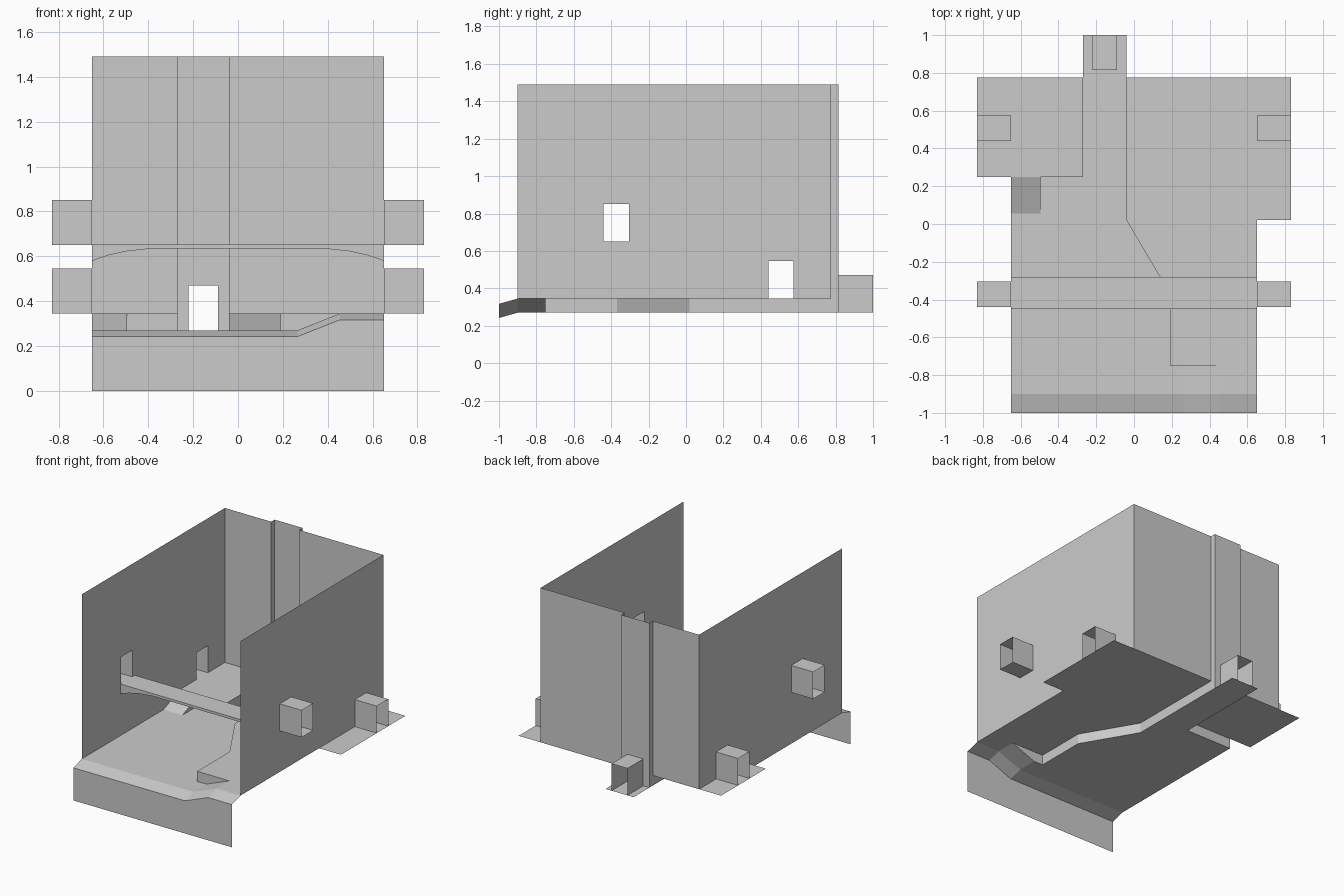
import bpy

cube = bpy.data.objects.get("Cube")
if cube:
    bpy.data.objects.remove(cube, do_unlink=True)

mat = bpy.data.materials.new("plain_grey")
mat.use_nodes = True
GREY = (0.6, 0.6, 0.6, 1)
mat.diffuse_color = GREY
mat.node_tree.nodes["Principled BSDF"].inputs["Base Color"].default_value = GREY

LOW, HIGH, TOP = 0.27, 0.345, 1.49      # floor levels and wall top
SIDE, BAY = 0.65, 0.83                  # wall and bay half widths
FRONT, BACK, RECESS = -0.9, 0.775, 0.815
SLOT_A, SLOT_B = -0.27, -0.04           # back recess sides


def sheet(name, polys):
    """One object made of flat polygons."""
    verts, faces = [], []
    for poly in polys:
        faces.append(range(len(verts), len(verts) + len(poly)))
        verts += poly
    mesh = bpy.data.meshes.new(name)
    mesh.from_pydata(verts, [], [list(f) for f in faces])
    mesh.materials.append(mat)
    mesh.update()
    obj = bpy.data.objects.new(name, mesh)
    bpy.context.collection.objects.link(obj)
    return obj


def flat(outline, z):
    return [(x, y, z) for x, y in outline]


def strip(lower, upper):
    """Quads between two matching point rows."""
    return [[lower[i], lower[i + 1], upper[i + 1], upper[i]]
            for i in range(len(lower) - 1)]


def panel(us, vs, holes, place):
    """Upright panel with rectangular holes (u0, u1, v0, v1)."""
    us = sorted(set(us + [u for h in holes for u in h[:2]]))
    vs = sorted(set(vs + [v for h in holes for v in h[2:]]))
    polys = []
    for a, b in zip(us, us[1:]):
        for c, d in zip(vs, vs[1:]):
            if not any(h[0] <= a and b <= h[1] and h[2] <= c and d <= h[3] for h in holes):
                polys.append([place(u, v) for u, v in ((a, c), (b, c), (b, d), (a, d))])
    return polys


def shaft(hole, near, far, place):
    """Open-ended duct running out from a hole."""
    a, b, c, d = hole
    ring = [(a, c), (b, c), (b, d), (a, d), (a, c)]
    return strip([place(u, v, near) for u, v in ring],
                 [place(u, v, far) for u, v in ring])


# Floors on two levels
edge = [(SLOT_B, 0.02), (0.19, -0.37), (0.19, -0.75)]
sheet("lower_floor", [flat([(-SIDE, FRONT), (0.265, FRONT), (0.265, -0.75)] + edge[::-1]
      + [(SLOT_B, 1), (SLOT_A, 1), (SLOT_A, 0.25), (-SIDE, 0.25)], LOW)])
sheet("upper_floor", [flat([(0.455, FRONT), (SIDE, FRONT), (SIDE, 0.02), (BAY, 0.02),
      (BAY, BACK), (SLOT_B, BACK)] + edge + [(0.455, -0.75)], HIGH)])
sheet("side_platform", [flat([(-BAY, 0.25), (SLOT_A, 0.25), (SLOT_A, BACK),
                              (-BAY, BACK)], HIGH)])

# Step faces between the levels
path = [(SLOT_B, BACK)] + edge + [(0.265, -0.75)]
sheet("floor_step", strip(flat(path, LOW), flat(path, HIGH))
      + [[(0.265, -0.75, LOW), (0.455, -0.75, HIGH), (0.265, -0.75, HIGH)]])
path = [(-SIDE, 0.25), (SLOT_A, 0.25), (SLOT_A, BACK)]
sheet("platform_step", strip(flat(path, LOW), flat(path, HIGH)))

# Ramps
sheet("front_ramp", [[(0.265, FRONT, LOW), (0.455, FRONT, HIGH),
                      (0.455, -0.75, HIGH), (0.265, -0.75, LOW)]])
sheet("platform_ramp", [
    [(-SIDE, 0.055, LOW), (-0.495, 0.055, LOW), (-0.495, 0.25, HIGH), (-SIDE, 0.25, HIGH)],
    [(-0.495, 0.055, LOW), (-0.495, 0.25, LOW), (-0.495, 0.25, HIGH)]])

# Sloped front lip and apron
profile = [(-SIDE, LOW), (0.265, LOW), (0.455, HIGH), (SIDE, HIGH)]
lip = [(x, -1, z - 0.028) for x, z in profile]
sheet("front_lip", strip(lip, [(x, FRONT, z) for x, z in profile]))
sheet("front_apron", strip([(x, -1, 0) for x, z in profile], lip))

# Side walls with window and doorway ducts
window = (-0.44, -0.305, 0.65, 0.85)
doorway = (0.44, 0.575, HIGH, 0.545)
for side, s in (("left", 1), ("right", -1)):
    polys = panel([FRONT, BACK], [HIGH, TOP], [window, doorway],
                  lambda u, v: (s * SIDE, u, v))
    if s < 0:
        polys += panel([FRONT, 0.25], [LOW, HIGH], [], lambda u, v: (-SIDE, u, v))
    sheet(side + "_wall", polys)
    for part, hole in (("window_duct", window), ("door_duct", doorway)):
        sheet(side + "_" + part, shaft(hole, s * SIDE, s * BAY, lambda u, v, w: (w, u, v)))

# Back wall with a shallow recess and its doorway
back_door = (-0.22, -0.09, LOW, 0.47)
polys = panel([-SIDE, SLOT_A], [HIGH, TOP], [], lambda u, v: (u, BACK, v))
polys += panel([SLOT_B, SIDE], [HIGH, TOP], [], lambda u, v: (u, BACK, v))
polys += panel([SLOT_A, SLOT_B], [LOW, TOP], [back_door], lambda u, v: (u, RECESS, v))
for x in (SLOT_A, SLOT_B):
    polys += panel([BACK, RECESS], [LOW, TOP], [], lambda u, v: (x, u, v))
sheet("back_wall", polys)
sheet("back_door_duct", shaft(back_door, RECESS, 1, lambda u, v, w: (u, w, v)))

# Arched cross beam
half = [(SIDE, 0.58), (0.58, 0.604), (0.5, 0.622), (0.39, 0.634)]
arch = [(-x, z) for x, z in half] + half[::-1]
near = [(x, -0.45, z) for x, z in arch]
far = [(x, -0.28, z) for x, z in arch]
near_top = [(x, y, 0.653) for x, y, z in near]
far_top = [(x, y, 0.653) for x, y, z in far]
sheet("cross_beam", strip(near, near_top) + strip(far_top, far)
      + strip(near_top, far_top) + strip(far, near))
